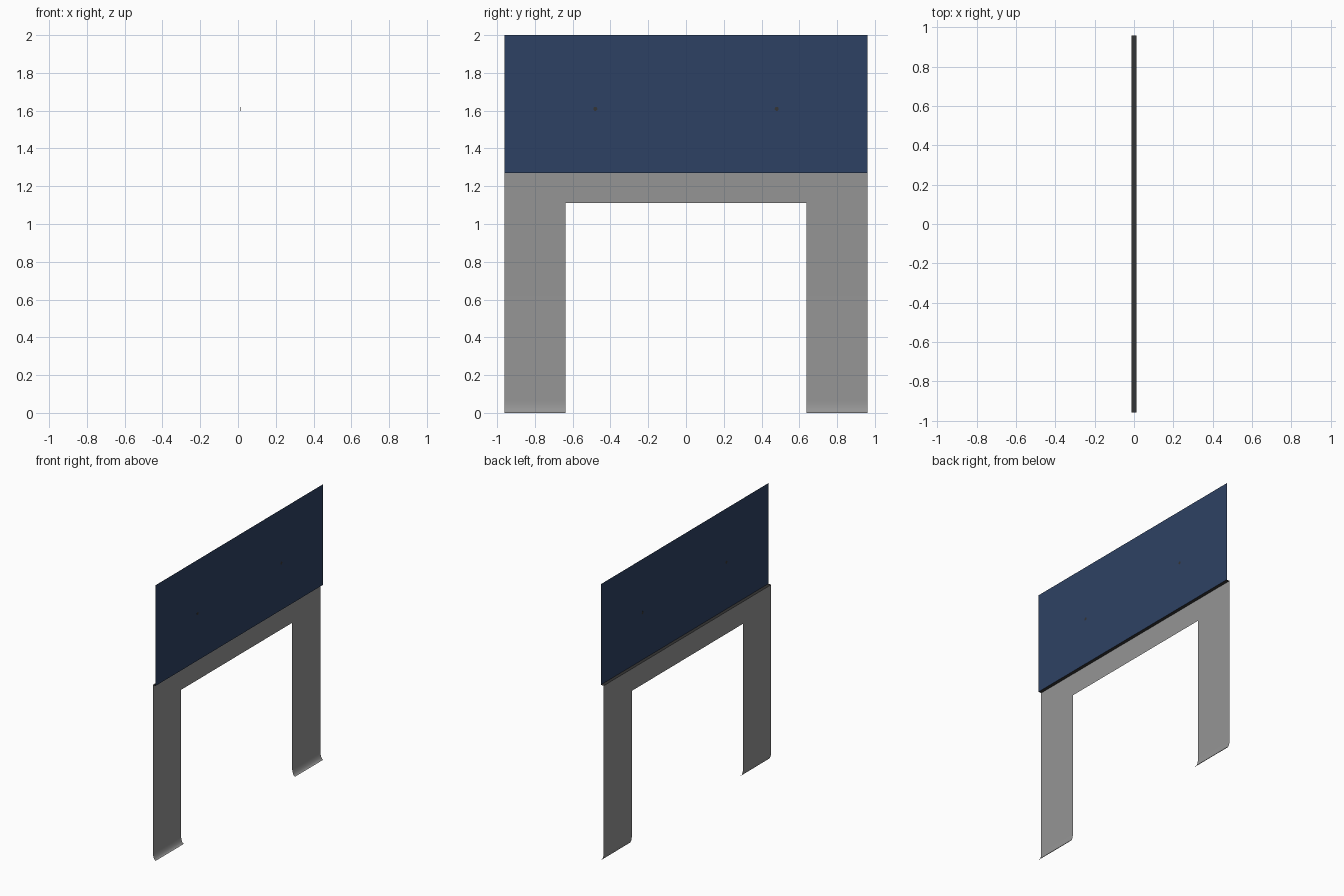
import bpy, math

if "Cube" in bpy.data.objects:
    bpy.data.objects.remove(bpy.data.objects["Cube"])

def mat(name, c):
    m = bpy.data.materials.new(name)
    m.diffuse_color = (*c, 1)
    m.use_nodes = True
    m.node_tree.nodes["Principled BSDF"].inputs["Base Color"].default_value = m.diffuse_color
    return m

GREY = mat("grey metal", (0.30, 0.30, 0.30))
BLUE = mat("navy panel", (0.027, 0.053, 0.125))
DARK = mat("dark trim", (0.035, 0.035, 0.035))

X, W, LEG = 0.012, 0.96, 0.637      # half depth, half width, inner leg edge
SHELF, BAR = 1.27, 1.11             # shelf height, underside of crossbar

def sheet(name, profile, y_cuts, m):
    """Sweep an x-z profile across the given y positions."""
    n = len(y_cuts)
    verts = [(x, y, z) for x, z in profile for y in y_cuts]
    faces = [(i*n+j, i*n+j+1, (i+1)*n+j+1, (i+1)*n+j)
             for i in range(len(profile)-1) for j in range(n-1)]
    me = bpy.data.meshes.new(name)
    me.from_pydata(verts, [], faces)
    me.materials.append(m)
    o = bpy.data.objects.new(name, me)
    bpy.context.collection.objects.link(o)
    return o

# Blue upper panel and the narrow shelf joining it to the frame
sheet("upper_panel", [(X, SHELF), (X, 2.0)], [-W, W], BLUE)
sheet("shelf", [(X, SHELF), (-X, SHELF)], [W, -W], DARK)

# Crossbar of the grey frame
sheet("crossbar", [(-X, BAR), (-X, SHELF)], [-W, -LEG, LEG, W], GREY)

# Legs with feet curling outward at the bottom
H = 0.065
foot = [(X - 2*X*math.sin(a), H*(1 - math.cos(a)))
        for a in [i*math.pi/16 for i in range(9)]]
for name, ys in (("left_leg", [-W, -LEG]), ("right_leg", [LEG, W])):
    leg = sheet(name, foot + [(-X, BAR)], ys, GREY)
    leg.data.shade_smooth()

# Small dark fixings on the panel
for s in (-1, 1):
    bpy.ops.mesh.primitive_cylinder_add(vertices=10, radius=0.011, depth=0.0006,
        location=(X, s*0.48, 1.61), rotation=(0, math.pi/2, 0))
    o = bpy.context.object
    o.name = "panel_fixing"
    o.data.materials.append(DARK)
